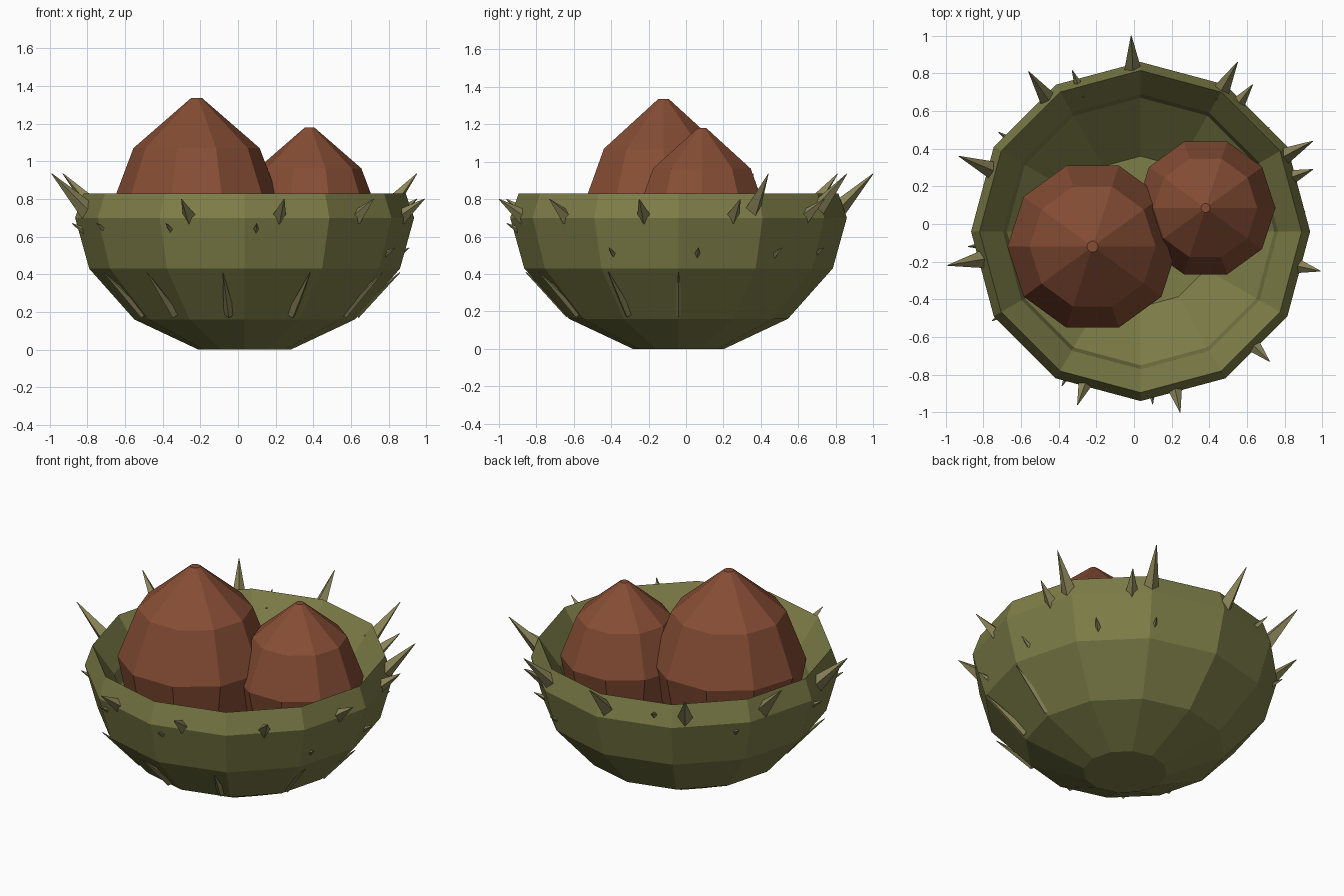
import bpy, bmesh
from math import sin, cos, pi, radians, atan2, hypot
from mathutils import Vector

if "Cube" in bpy.data.objects:
    bpy.data.objects.remove(bpy.data.objects["Cube"])

CX, CY = 0.035, -0.04   # centre of the husk bowl


def material(name, rgb):
    m = bpy.data.materials.new(name)
    m.diffuse_color = (*rgb, 1)
    m.use_nodes = True
    m.node_tree.nodes["Principled BSDF"].inputs["Base Color"].default_value = m.diffuse_color
    return m


HUSK = material("husk_green", (0.205, 0.205, 0.065))
SPIKE = material("spike_tan", (0.26, 0.235, 0.10))
NUT = material("nut_brown", (0.24, 0.075, 0.035))


def finish(bm, name, mat):
    bmesh.ops.recalc_face_normals(bm, faces=bm.faces[:])
    me = bpy.data.meshes.new(name)
    bm.to_mesh(me)
    bm.free()
    me.materials.append(mat)
    ob = bpy.data.objects.new(name, me)
    bpy.context.collection.objects.link(ob)
    return ob


def lathe(name, profile, sides, cx, cy, mat):
    """Revolve (radius, z) points and cap both ends."""
    bm = bmesh.new()
    rings = [[bm.verts.new((cx + r * cos(2 * pi * i / sides),
                            cy + r * sin(2 * pi * i / sides), z))
              for i in range(sides)] for r, z in profile]
    for a, b in zip(rings, rings[1:]):
        for i in range(sides):
            j = (i + 1) % sides
            bm.faces.new((a[i], a[j], b[j], b[i]))
    bm.faces.new(rings[0])
    bm.faces.new(rings[-1])
    return finish(bm, name, mat)


def spike(bm, base, tip, radius):
    """Four-sided pointed spike between two points."""
    base, tip = Vector(base), Vector(tip)
    d = tip - base
    rot = d.to_track_quat('Z', 'Y').to_matrix().to_4x4()
    rot.translation = (base + tip) / 2
    bmesh.ops.create_cone(bm, cap_ends=True, segments=4, radius1=radius,
                          radius2=0.002, depth=d.length, matrix=rot)


def polar(r, az, z):
    return (CX + r * cos(az), CY + r * sin(az), z)


# husk bowl: outer wall, rim, inner wall and floor
lathe("husk_bowl", [(0.245, 0), (0.585, 0.16), (0.825, 0.43), (0.90, 0.70),
                    (0.855, 0.83), (0.73, 0.65), (0.71, 0.56), (0.40, 0.27)],
      12, CX, CY, HUSK)

# two nuts sharing one profile, measured down from the tip
nut_profile = [(0.03, 0), (0.335, -0.265), (0.452, -0.575),
               (0.39, -0.88), (0.20, -1.07)]
for name, x, y, top, s in (("large_nut", -0.22, -0.12, 1.335, 1.0),
                           ("small_nut", 0.38, 0.085, 1.18, 0.82)):
    lathe(name, [(r * s, top + z * s) for r, z in nut_profile], 10, x, y, NUT)

# spikes around the rim: tall ones, then short ones
bm = bmesh.new()
tall = [(-0.015, 1.0), (0.55, 0.86), (0.95, 0.44),
        (-0.99, -0.22), (-0.93, 0.36), (-0.56, 0.81)]
short = [(0.63, 0.74), (0.95, 0.29), (0.99, -0.25), (0.72, -0.73),
         (0.245, -1.0), (-0.30, -0.96)]
for tips, zt, zb, rad in ((tall, 0.935, 0.73, 0.05), (short, 0.80, 0.70, 0.042)):
    for x, y in tips:
        spike(bm, polar(0.84, atan2(y - CY, x - CX), zb), (x, y, zt), rad)
finish(bm, "rim_spikes", SPIKE)

# small spike points just breaking through the wall
bm = bmesh.new()
for az, r, z in ((243, 0.92, 0.67), (274, 0.92, 0.67), (211, 0.92, 0.67),
                 (185, 0.92, 0.67), (145, 0.92, 0.67), (113, 0.93, 0.80),
                 (335, 0.88, 0.54), (7, 0.88, 0.54), (39, 0.88, 0.54),
                 (62, 0.88, 0.54)):
    a = radians(az)
    spike(bm, polar(r - 0.14, a, z - 0.08), polar(r, a, z), 0.035)
finish(bm, "wall_spikes", SPIKE)

# long slivers lying along the lower wall
bm = bmesh.new()
for az in (205, 231, 262, 295, 333, 0):
    a = radians(az)
    spike(bm, polar(0.585, a, 0.19), polar(0.825, a, 0.41), 0.03)
finish(bm, "lower_spikes", SPIKE)
